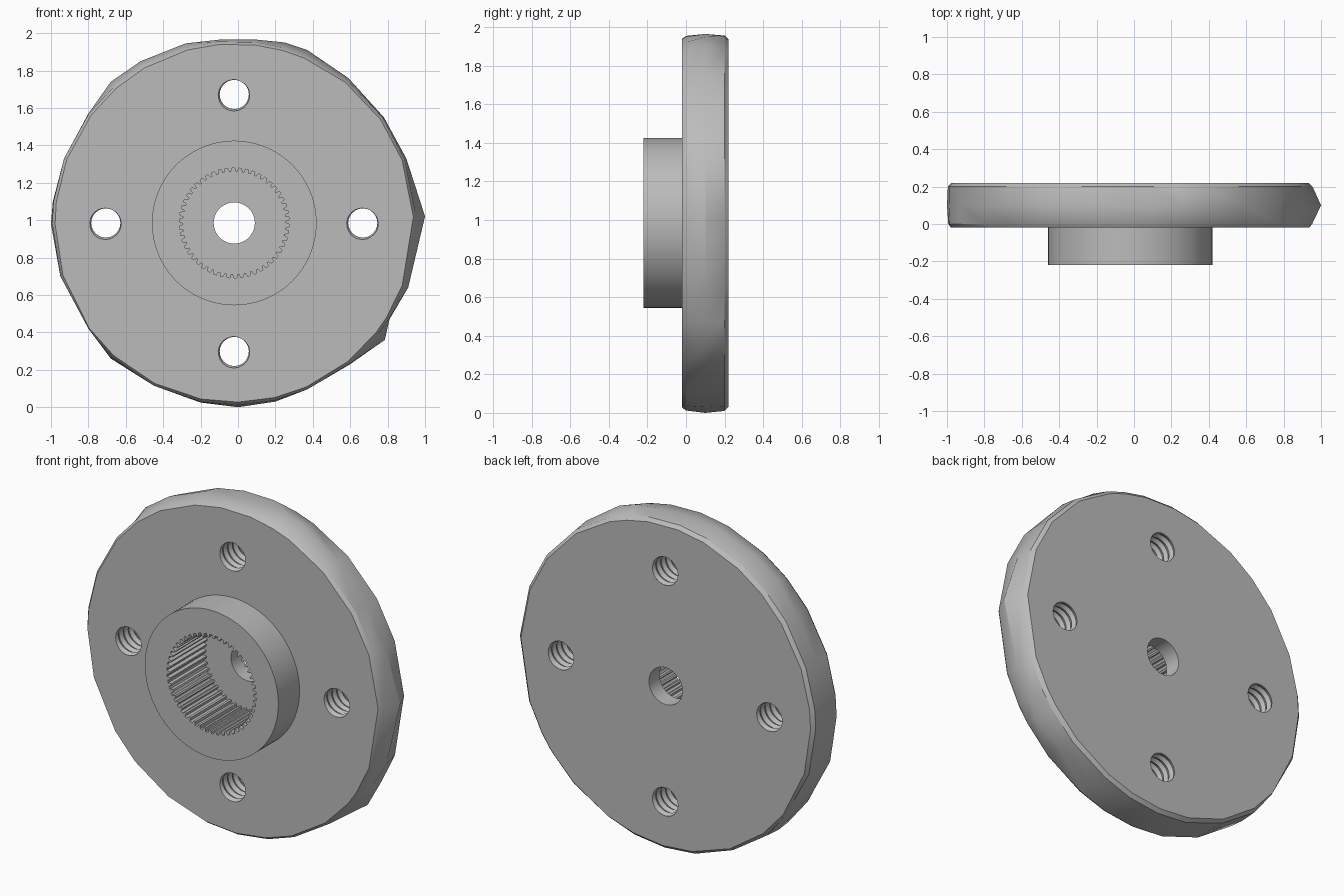
import bpy, bmesh, math
from mathutils import Vector

cube = bpy.data.objects.get("Cube")
if cube:
    bpy.data.objects.remove(cube)

CX, CZ = -0.02, 0.985          # axis of the part, parallel to y
FRONT, BACK = -0.02, 0.22      # flange faces

steel = bpy.data.materials.new("steel_grey")
steel.use_nodes = True
GREY = (0.5, 0.5, 0.5, 1)
steel.diffuse_color = GREY
steel.node_tree.nodes["Principled BSDF"].inputs["Base Color"].default_value = GREY


def polar(r, a, y, x=CX, z=CZ):
    return Vector((x + r * math.cos(a), y, z + r * math.sin(a)))


def finish(name, bm):
    bmesh.ops.recalc_face_normals(bm, faces=bm.faces)
    me = bpy.data.meshes.new(name)
    bm.to_mesh(me)
    bm.free()
    me.materials.append(steel)
    ob = bpy.data.objects.new(name, me)
    bpy.context.collection.objects.link(ob)
    return ob


def loft(name, rings):
    """Closed solid through rings of equal point count, capped at both ends."""
    bm = bmesh.new()
    rows = [[bm.verts.new(p) for p in ring] for ring in rings]
    n = len(rows[0])
    for a, b in zip(rows, rows[1:]):
        for i in range(n):
            bm.faces.new((a[i], a[(i + 1) % n], b[(i + 1) % n], b[i]))
    bm.faces.new(rows[0])
    bm.faces.new(rows[-1])
    return finish(name, bm)


def cylinder(name, r, y0, y1, n=72):
    angles = [2 * math.pi * i / n for i in range(n)]
    return loft(name, [[polar(r, a, y) for a in angles] for y in (y0, y1)])


def threaded_cutter(name, x, z, n=24, pitch=0.046, minor=0.078, major=0.09):
    """Helical tool: rows climb one pitch (two rows) per turn."""
    bm = bmesh.new()
    count = 20
    rows = [[bm.verts.new(polar(major if k % 2 else minor, 2 * math.pi * i / n,
                                FRONT - 0.1 + pitch * (k / 2 + i / n), x, z))
             for i in range(n)] for k in range(count)]
    for k in range(count - 1):
        for i in range(n - 1):
            bm.faces.new((rows[k][i], rows[k][i + 1], rows[k + 1][i + 1], rows[k + 1][i]))
        if k + 3 < count:
            bm.faces.new((rows[k][-1], rows[k + 2][0], rows[k + 3][0], rows[k + 1][-1]))
    caps = bmesh.ops.holes_fill(bm, edges=bm.edges, sides=0)["faces"]
    bmesh.ops.poke(bm, faces=caps)
    return finish(name, bm)


def combine(target, tool, operation):
    mod = target.modifiers.new(tool.name, 'BOOLEAN')
    mod.operation, mod.solver, mod.object = operation, 'EXACT', tool
    bpy.context.view_layer.objects.active = target
    bpy.ops.object.modifier_apply(modifier=mod.name)
    bpy.data.objects.remove(tool)


# Faceted, slightly worn rim outline (x, z), counterclockwise from the right-hand peak
outline = [(1.0, 1.02), (0.9, 1.33), (0.78, 1.55), (0.59, 1.76), (0.37, 1.91), (0.25, 1.95),
           (0.1, 1.965), (-0.1, 1.965), (-0.28, 1.945), (-0.52, 1.85), (-0.68, 1.74),
           (-0.8, 1.57), (-0.93, 1.33), (-0.99, 1.1), (-1, 0.98), (-0.95, 0.7), (-0.8, 0.42),
           (-0.68, 0.26), (-0.45, 0.115), (-0.2, 0.025), (0, 0), (0.2, 0.03), (0.37, 0.095),
           (0.6, 0.23), (0.785, 0.36), (0.81, 0.47), (0.91, 0.64)]
polars = [(math.hypot(x - CX, z - CZ), math.atan2(z - CZ, x - CX)) for x, z in outline]


def rim(y, cap):
    return [polar(min(r, cap), a, y) for r, a in polars]


flange = loft("flange_with_hub", [rim(FRONT, 0.958), rim(0.0, 0.973), rim(0.1, 2),
                                  rim(0.2, 0.975), rim(BACK, 0.955)])

# Hub
combine(flange, cylinder("hub", 0.44, -0.22, 0.05, 96), 'UNION')

# Splined bore with trapezoid teeth, open at the front
teeth = 50
profile = [(0.274, 0.0), (0.274, 0.3), (0.294, 0.45), (0.294, 0.85)]
section = [(r, 2 * math.pi * (t + f) / teeth) for t in range(teeth) for r, f in profile]
combine(flange, loft("spline_cutter", [[polar(r, a, y) for r, a in section]
                                       for y in (-0.3, 0.12)]), 'DIFFERENCE')

# Centre hole
combine(flange, cylinder("centre_cutter", 0.11, 0.05, 0.3, 48), 'DIFFERENCE')

# Four threaded bolt holes
for q in range(4):
    c = polar(0.687, q * math.pi / 2, 0)
    combine(flange, threaded_cutter("bolt_cutter", c.x, c.z), 'DIFFERENCE')

# Smooth shading with crisp edges
bpy.ops.object.select_all(action='DESELECT')
flange.select_set(True)
bpy.context.view_layer.objects.active = flange
bpy.ops.object.shade_smooth_by_angle(angle=math.radians(30))
